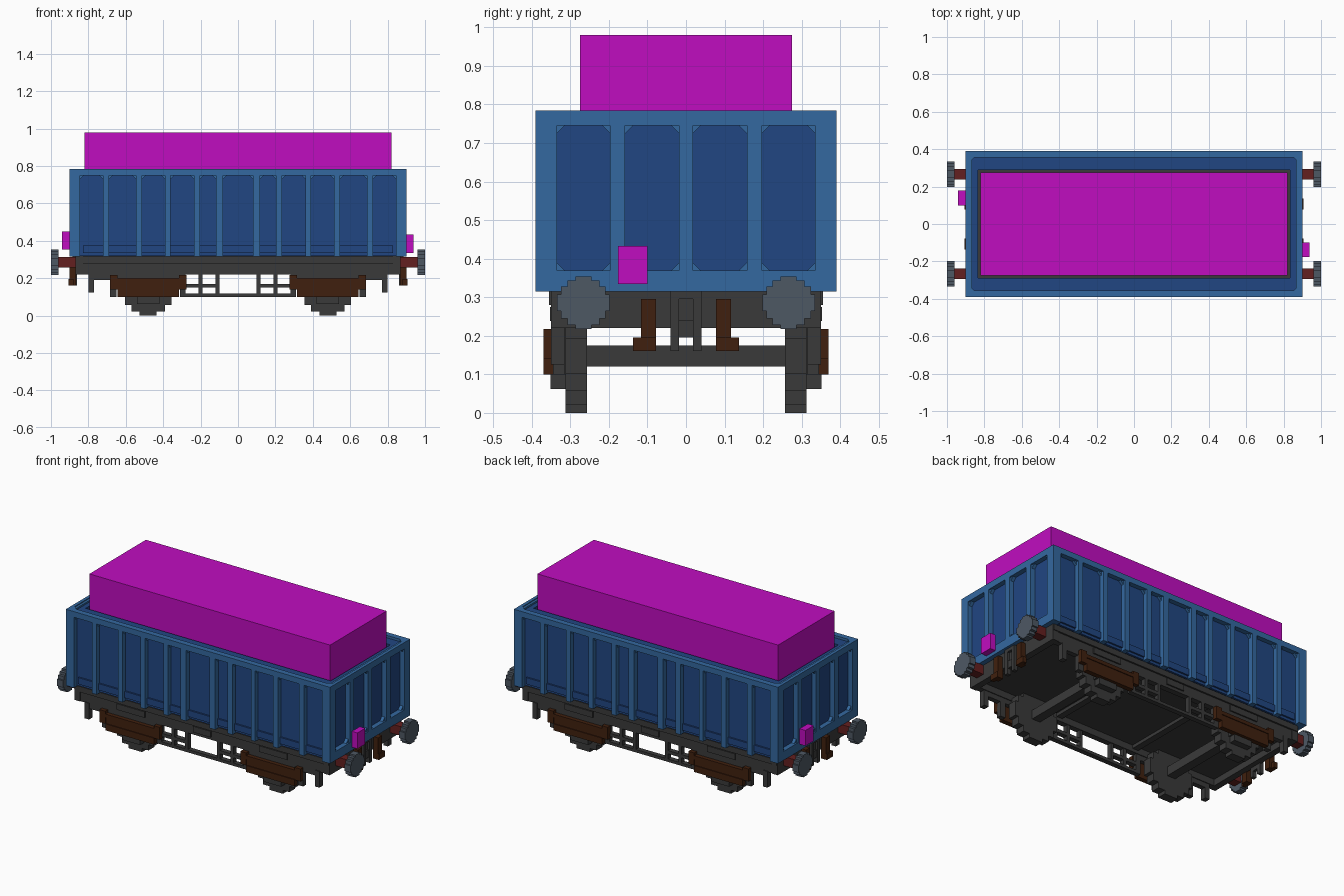
import bpy, bmesh
from itertools import product

cube = bpy.data.objects.get("Cube")
if cube:
    bpy.data.objects.remove(cube, do_unlink=True)


def material(name, rgb):
    m = bpy.data.materials.new(name)
    m.use_nodes = True
    m.diffuse_color = (*rgb, 1)
    m.node_tree.nodes["Principled BSDF"].inputs["Base Color"].default_value = (*rgb, 1)
    return m


MAGENTA = material("magenta", (0.53, 0.004, 0.53))
BLUE = material("light blue", (0.034, 0.14, 0.35))
NAVY = material("dark blue", (0.015, 0.061, 0.223))
GREY = material("dark grey", (0.042, 0.042, 0.042))
STEEL = material("steel grey", (0.076, 0.098, 0.127))
RED = material("dark red", (0.127, 0.014, 0.014))
BROWN = material("brown", (0.051, 0.0144, 0.0044))


class Part:
    """Collects boxes and prisms, optionally mirrored in x and y, into one object."""

    def __init__(self, name, mat, mirror=""):
        self.name, self.mat, self.bm = name, mat, bmesh.new()
        self.signs = list(product((1, -1) if "x" in mirror else (1,),
                                  (1, -1) if "y" in mirror else (1,)))

    def prism(self, pts, axis, a, b):
        k = "xyz".index(axis)
        for sx, sy in self.signs:
            rings = []
            for d in (a, b):
                ring = []
                for p in pts:
                    c = list(p)
                    c.insert(k, d)
                    ring.append(self.bm.verts.new((c[0] * sx, c[1] * sy, c[2])))
                rings.append(ring)
            lo, hi = rings
            self.bm.faces.new(lo)
            self.bm.faces.new(hi[::-1])
            for i in range(len(pts)):
                j = (i + 1) % len(pts)
                self.bm.faces.new((lo[i], hi[i], hi[j], lo[j]))
        return self

    def box(self, x0, x1, y0, y1, z0, z1):
        return self.prism([(x0, y0), (x1, y0), (x1, y1), (x0, y1)], "z", z0, z1)

    def fillet(self, u, v, du, dv, axis, a, b):
        return self.prism([(u, v), (u + du, v), (u, v + dv)], axis, a, b)

    def done(self):
        bmesh.ops.recalc_face_normals(self.bm, faces=self.bm.faces)
        me = bpy.data.meshes.new(self.name)
        self.bm.to_mesh(me)
        self.bm.free()
        me.materials.append(self.mat)
        ob = bpy.data.objects.new(self.name, me)
        bpy.context.collection.objects.link(ob)


def stepped_disc(part, u, v, r, axis, a, b):
    # Round shape as one outline with square steps
    steps = [(0.31, 1), (0.61, 0.85), (0.85, 0.61), (1, 0.31)]
    quarter = []
    for i, (w, h) in enumerate(steps):
        quarter.append((w, h))
        if i < len(steps) - 1:
            quarter.append((w, steps[i + 1][1]))
    flip = [(w, -h) for w, h in reversed(quarter)]
    half = quarter + flip
    pts = half + [(-w, h) for w, h in reversed(half)]
    part.prism([(u + w * r, v + h * r) for w, h in pts], axis, a, b)


# Load and lamps
Part("load", MAGENTA).box(-0.82, 0.82, -0.275, 0.275, 0.36, 0.98).done()
Part("right_lamp", MAGENTA).box(-0.94, -0.9, 0.1, 0.18, 0.355, 0.45).done()
Part("left_lamp", MAGENTA).box(0.9, 0.937, -0.177, -0.1, 0.335, 0.433).done()

# Recessed wall panels with a narrow sill
walls = Part("wall_panels", NAVY, "xy")
walls.box(0, 0.87, 0.29, 0.36, 0.32, 0.77)
walls.box(0.835, 0.87, 0, 0.36, 0.32, 0.77)
walls.box(0, 0.83, 0.36, 0.37, 0.335, 0.375)
walls.done()

# Top rim
rim = Part("top_rim", BLUE, "xy")
rim.box(0, 0.9, 0.355, 0.39, 0.75, 0.785)
rim.box(0.88, 0.9, 0, 0.355, 0.75, 0.785)
rim.fillet(0.88, 0.355, -0.025, -0.025, "z", 0.765, 0.785)
rim.done()

# Side ribs, with sloping corners where they meet the rim
C = 0.02
ribs = Part("side_ribs", BLUE, "xy")
rib_spans = [(0.08, 0.118), (0.203, 0.235), (0.36, 0.39),
             (0.513, 0.545), (0.69, 0.722), (0.845, 0.9)]
for x0, x1 in rib_spans:
    ribs.box(x0, x1, 0.355, 0.39, 0.315, 0.755)
    ribs.fillet(x0, 0.75, -C, -C, "y", 0.355, 0.375)
    if x1 < 0.9:
        ribs.fillet(x1, 0.75, C, -C, "y", 0.355, 0.375)
ribs.done()

# End frames around four panels
ends = Part("end_ribs", BLUE, "xy")
ends.box(0.865, 0.9, 0, 0.39, 0.315, 0.37)
ends.box(0.865, 0.9, 0, 0.39, 0.745, 0.78)
for y0, y1 in [(0, 0.018), (0.158, 0.197), (0.335, 0.39)]:
    ends.box(0.865, 0.9, y0, y1, 0.36, 0.75)
for y0, y1 in [(0.018, 0.158), (0.197, 0.335)]:
    for z, dz in ((0.37, C), (0.745, -C)):
        ends.fillet(y0, z, C, dz, "x", 0.865, 0.89)
        ends.fillet(y1, z, -C, dz, "x", 0.865, 0.89)
ends.done()

# Underframe
frame = Part("underframe", GREY, "xy")
frame.box(0, 0.865, 0, 0.33, 0.26, 0.345)
frame.box(0, 0.865, 0.31, 0.345, 0.22, 0.32)
frame.box(0, 0.865, 0.31, 0.355, 0.28, 0.315)
frame.box(0.83, 0.87, 0, 0.35, 0.22, 0.318)
frame.box(0.39, 0.58, 0.345, 0.353, 0.238, 0.275)
frame.box(0, 0.06, 0.345, 0.353, 0.238, 0.275)
frame.box(0.25, 0.29, 0, 0.31, 0.24, 0.27)
frame.done()

# Lower side frames, bracket legs and axle guards
side = Part("side_frames", GREY, "xy")
side.box(0, 0.31, 0.315, 0.345, 0.1, 0.118)
side.box(0.1, 0.31, 0.315, 0.345, 0.15, 0.17)
for x0, x1 in [(0.1, 0.12), (0.19, 0.21), (0.28, 0.31)]:
    side.box(x0, x1, 0.315, 0.345, 0.1, 0.225)
side.box(0.28, 0.8, 0.315, 0.345, 0.19, 0.225)
side.box(0.77, 0.8, 0.315, 0.35, 0.125, 0.225)
side.box(0.65, 0.685, 0.315, 0.345, 0.1, 0.2)
side.box(0.41, 0.55, 0.31, 0.345, 0.1, 0.225)
side.box(0.42, 0.54, 0.31, 0.352, 0.062, 0.1)
side.done()

# Wheels and axles
AXLE_X, AXLE_Z = 0.48, 0.147
wheels = Part("wheels", GREY, "xy")
stepped_disc(wheels, AXLE_X, AXLE_Z, AXLE_Z, "y", 0.257, 0.313)
wheels.done()
axles = Part("axles", GREY, "x")
axles.box(AXLE_X - 0.028, AXLE_X + 0.028, -0.26, 0.26, 0.12, 0.175)
axles.done()

# Leaf springs with end hangers
springs = Part("leaf_springs", BROWN, "xy")
for half, y1, z0, z1 in [(0.205, 0.37, 0.178, 0.2), (0.19, 0.365, 0.14, 0.18),
                         (0.165, 0.37, 0.1, 0.14)]:
    springs.box(AXLE_X - half, AXLE_X + half, 0.34, y1, z0, z1)
for x in (AXLE_X - 0.185, AXLE_X + 0.185):
    springs.box(x - 0.02, x + 0.02, 0.34, 0.37, 0.14, 0.217)
springs.done()

# Buffers
shafts = Part("buffer_shafts", RED, "xy")
shafts.box(0.86, 0.965, 0.238, 0.293, 0.258, 0.314)
shafts.done()
heads = Part("buffer_heads", STEEL, "xy")
stepped_disc(heads, 0.266, 0.286, 0.068, "x", 0.96, 1.0)
heads.done()

# Couplings and end hooks
coupling = Part("couplings", GREY, "xy")
coupling.box(0.86, 0.885, 0.018, 0.04, 0.16, 0.315)
coupling.box(0.86, 0.88, 0, 0.02, 0.195, 0.24)
coupling.box(0.86, 0.885, 0, 0.02, 0.295, 0.315)
coupling.done()
hooks = Part("end_hooks", BROWN, "xy")
hooks.box(0.865, 0.9, 0.078, 0.117, 0.16, 0.295)
hooks.box(0.88, 0.905, 0.078, 0.137, 0.16, 0.195)
hooks.done()
